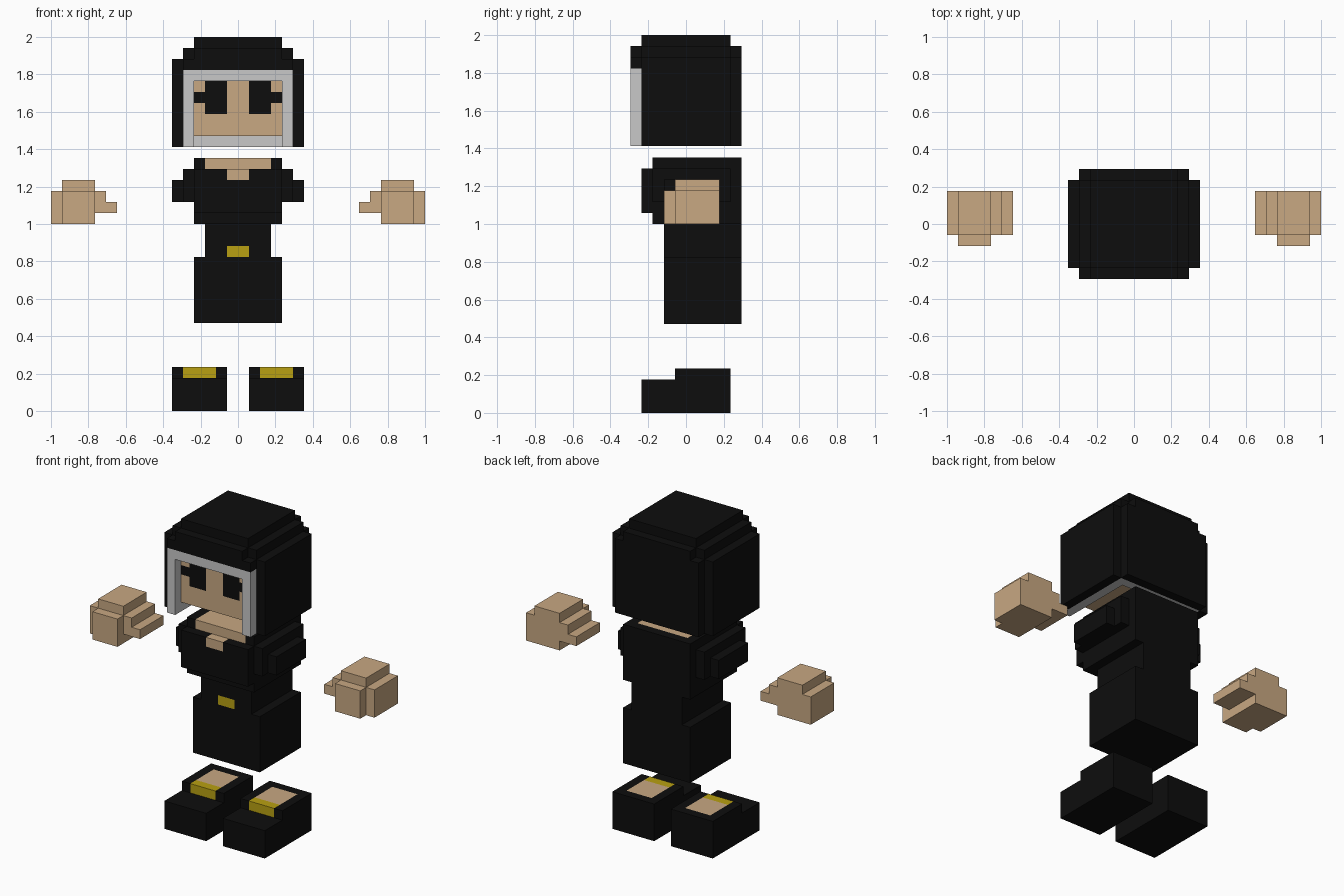
import bpy
import bmesh
import math
from mathutils import Vector

if "Cube" in bpy.data.objects:
    bpy.data.objects.remove(bpy.data.objects["Cube"])

U = 2 / 34  # edge length of one block

PALETTE = {
    "black_cloth": (0.004, 0.004, 0.004),
    "skin": (0.578, 0.392, 0.223),
    "light_grey_lining": (0.578, 0.578, 0.578),
    "gold": (0.479, 0.352, 0.006),
}
NAMES = list(PALETTE)
BLACK, SKIN, GREY, GOLD = range(4)
EMPTY = None

MATERIALS = []
for name, rgb in PALETTE.items():
    mat = bpy.data.materials.new(name)
    mat.diffuse_color = (*rgb, 1)
    mat.use_nodes = True
    mat.node_tree.nodes["Principled BSDF"].inputs["Base Color"].default_value = mat.diffuse_color
    MATERIALS.append(mat)


def build(name, fills, mirror=False):
    """Fill block ranges (x0, x1, y0, y1, z0, z1) in order, then skin the outside."""
    cells = {}
    for colour, (x0, x1, y0, y1, z0, z1) in fills:
        for x in range(x0, x1):
            for y in range(y0, y1):
                for z in range(z0, z1):
                    if colour is EMPTY:
                        cells.pop((x, y, z), None)
                    else:
                        cells[x, y, z] = colour
    if mirror:
        cells = {(-x - 1, y, z): c for (x, y, z), c in cells.items()}

    bm = bmesh.new()
    verts = {}

    def vert(p):
        if p not in verts:
            verts[p] = bm.verts.new(Vector(p) * U)
        return verts[p]

    for cell, colour in cells.items():
        for axis in range(3):
            a, b = (axis + 1) % 3, (axis + 2) % 3
            for side in (0, 1):
                near = list(cell)
                near[axis] += 2 * side - 1
                if tuple(near) in cells:
                    continue
                corners = []
                for da, db in ((0, 0), (1, 0), (1, 1), (0, 1)):
                    p = list(cell)
                    p[axis] += side
                    p[a] += da
                    p[b] += db
                    corners.append(vert(tuple(p)))
                face = bm.faces.new(corners if side else corners[::-1])
                face.material_index = colour

    # Merge flat areas of one colour
    bmesh.ops.dissolve_limit(bm, angle_limit=math.radians(1), verts=bm.verts[:],
                             edges=bm.edges[:], delimit={'MATERIAL'})
    mesh = bpy.data.meshes.new(name)
    bm.to_mesh(mesh)
    bm.free()
    for mat in MATERIALS:
        mesh.materials.append(mat)
    obj = bpy.data.objects.new(name, mesh)
    bpy.context.collection.objects.link(obj)
    return obj


# Hooded head
build("hooded_head", [
    (BLACK, (-6, 6, -4, 4, 24, 32)),    # hood, wide sides
    (BLACK, (-5, 5, -5, 5, 24, 32)),    # hood, front and back
    (BLACK, (-5, 5, -4, 4, 32, 33)),    # stepped crown
    (BLACK, (-4, 4, -5, 5, 32, 33)),
    (BLACK, (-4, 4, -4, 4, 33, 34)),
    (GREY, (-5, 5, -5, -4, 24, 31)),    # pale frame around the face
    (GREY, (-5, 5, -4, 4, 24, 25)),     # lining at the hem
    (EMPTY, (-4, 4, -5, -4, 24, 30)),   # face opening
    (EMPTY, (-4, 4, -4, 3, 24, 25)),    # hollow under the head
    (SKIN, (-4, 4, -4, 3, 25, 30)),     # face
    (BLACK, (-3, -1, -4, -3, 27, 30)),  # eyes
    (BLACK, (1, 3, -4, -3, 27, 30)),
    (BLACK, (-4, -3, -4, -3, 28, 29)),  # lashes
    (BLACK, (3, 4, -4, -3, 28, 29)),
])

# Robed body
build("robe", [
    (BLACK, (-4, 4, -2, 5, 8, 14)),     # skirt
    (BLACK, (-3, 3, -2, 5, 14, 17)),    # waist
    (GOLD, (-1, 1, -2, -1, 14, 15)),    # buckle
    (BLACK, (-4, 4, -3, 5, 17, 23)),    # chest
    (BLACK, (-4, 4, -4, 5, 18, 22)),
    (BLACK, (-5, 5, -3, 4, 19, 22)),    # shoulders
    (BLACK, (-6, 6, -2, 3, 19, 21)),
    (SKIN, (-3, 3, -3, 4, 22, 23)),     # neck
    (SKIN, (-1, 1, -4, -3, 21, 22)),    # collar notch
])

# Hands and shoes, one per side
for side, flip in (("right", False), ("left", True)):
    build(side + "_hand", [
        (SKIN, (13, 16, -1, 3, 17, 21)),   # palm
        (SKIN, (13, 16, -2, -1, 17, 20)),  # knuckles
        (SKIN, (16, 17, -1, 3, 17, 20)),   # outer edge
        (SKIN, (12, 13, -1, 3, 18, 20)),   # thumb
        (SKIN, (11, 12, -1, 3, 18, 19)),
    ], flip)
    build(side + "_shoe", [
        (BLACK, (1, 6, -4, 4, 0, 3)),      # sole and toe
        (BLACK, (1, 6, -1, 4, 3, 4)),      # ankle rim
        (GOLD, (2, 5, -1, 0, 3, 4)),       # strap
        (SKIN, (2, 5, 0, 3, 3, 4)),        # ankle
    ], flip)
